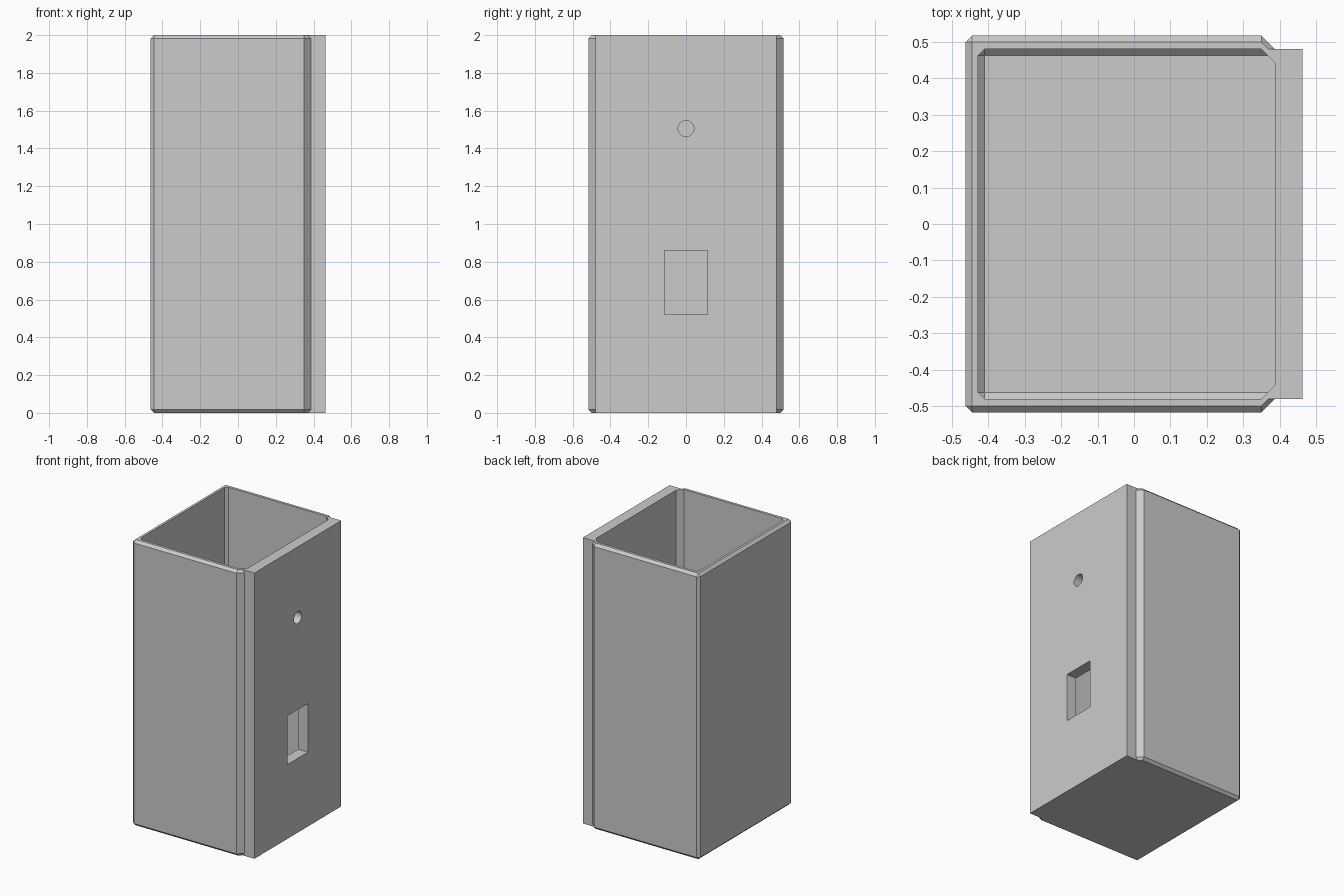
import bpy, bmesh, math

if "Cube" in bpy.data.objects:
    bpy.data.objects.remove(bpy.data.objects["Cube"])

grey = bpy.data.materials.new("light grey")
grey.diffuse_color = (0.6, 0.6, 0.6, 1)
grey.use_nodes = True
grey.node_tree.nodes["Principled BSDF"].inputs["Base Color"].default_value = grey.diffuse_color


def loop(half):
    """Mirror a half outline (y > 0, left to right) into a closed loop."""
    return half + [(x, -y) for x, y in reversed(half)]


# half outlines of the case, repeated points collapse into corners
body = loop([(-.463, .499), (-.445, .517), (.35, .517), (.387, .48), (.387, .48), (.463, .48)])
edge = loop([(-.445, .499), (-.445, .499), (.35, .499), (.369, .48), (.387, .48), (.463, .48)])
inner = loop([(-.428, .462), (-.41, .48), (.35, .48), (.35, .48), (.387, .443), (.387, .443)])
floor = loop([(-.41, .462), (-.41, .462), (.368, .462), (.368, .462), (.387, .443), (.387, .443)])

# case: outside up, over the rim, inside down to the floor
levels = [(edge, 0), (body, .018), (body, 1.982), (edge, 2), (inner, 2), (inner, .055), (floor, .037)]
bm = bmesh.new()
rings = [[bm.verts.new((x, y, z)) for x, y in pts] for pts, z in levels]
n = len(body)
for a, b in zip(rings, rings[1:]):
    for i in range(n):
        j = (i + 1) % n
        bm.faces.new((a[i], a[j], b[j], b[i]))
bm.faces.new(rings[0])
bm.faces.new(rings[-1])
bmesh.ops.remove_doubles(bm, verts=bm.verts, dist=1e-4)
bmesh.ops.dissolve_degenerate(bm, edges=bm.edges, dist=1e-5)
bmesh.ops.recalc_face_normals(bm, faces=bm.faces)
mesh = bpy.data.meshes.new("case")
bm.to_mesh(mesh)
bm.free()
mesh.materials.append(grey)
case = bpy.data.objects.new("case", mesh)
bpy.context.collection.objects.link(case)


def cut(cutter, name):
    """Cut a helper shape out of the case."""
    cutter.name = name
    cutter.data.materials.append(grey)
    mod = case.modifiers.new(name, "BOOLEAN")
    mod.operation = "DIFFERENCE"
    mod.solver = "EXACT"
    mod.object = cutter
    bpy.context.view_layer.objects.active = case
    bpy.ops.object.modifier_apply(modifier=name)
    bpy.data.objects.remove(cutter)


# window through the thick wall
bpy.ops.mesh.primitive_cube_add(size=1, location=(.425, 0, .69))
window = bpy.context.object
window.scale = (.2, .226, .34)
bpy.context.view_layer.update()
cut(window, "window_cutter")

# round hole through the thick wall
bpy.ops.mesh.primitive_cylinder_add(vertices=32, radius=.042, depth=.2,
                                    location=(.425, 0, 1.505), rotation=(0, math.pi / 2, 0))
cut(bpy.context.object, "hole_cutter")
